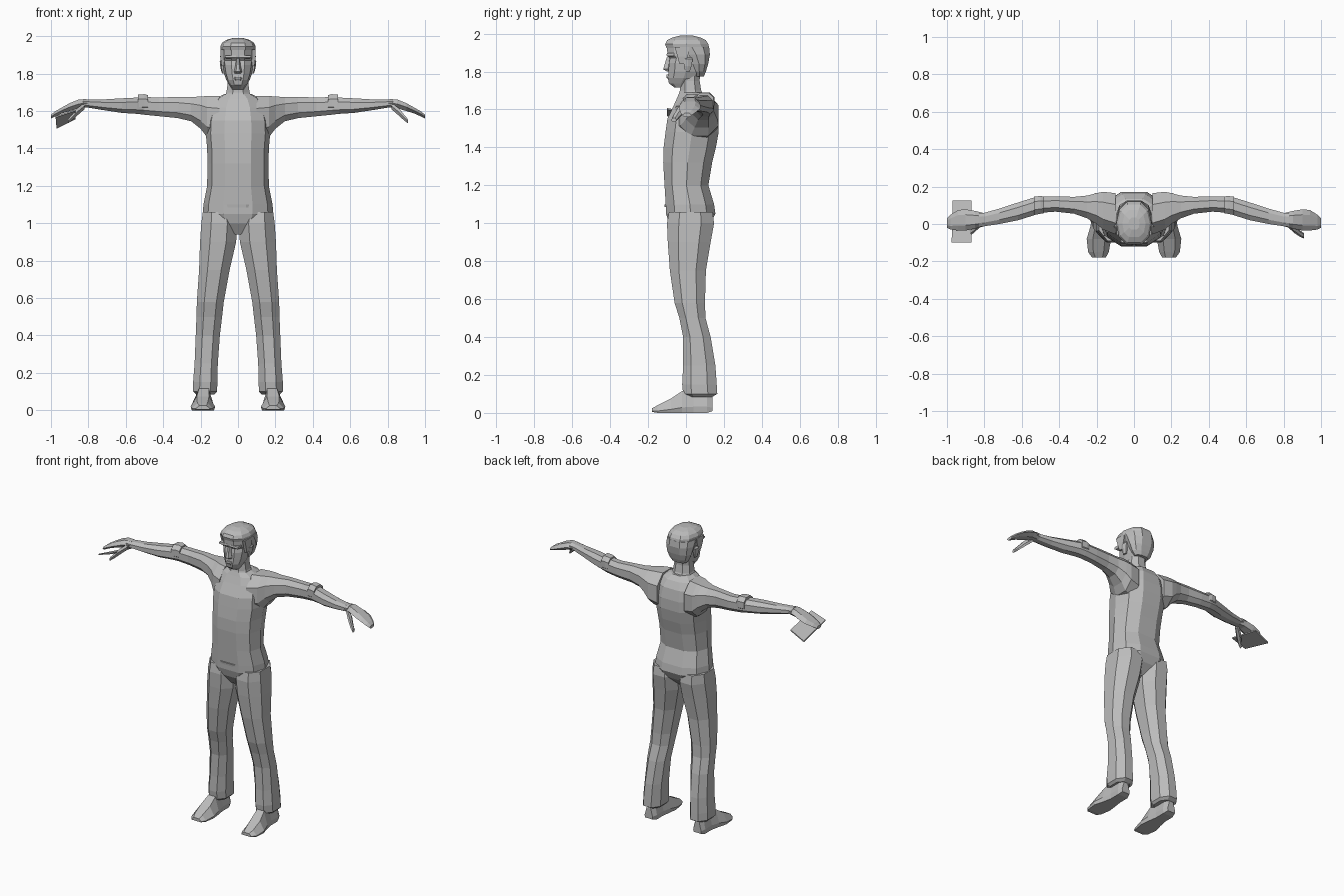
import bpy, bmesh
from mathutils import Vector

grey = bpy.data.materials.new("plain grey")
grey.diffuse_color = (0.5, 0.5, 0.5, 1)

# Unit cross-sections, each stretched to fill a rectangle
BODY = [(-.42, -1), (.42, -1), (.85, -.65), (1, 0), (.82, .65), (.4, 1),
        (-.4, 1), (-.82, .65), (-1, 0), (-.85, -.65)]
OCT = [(-.45, -1), (.45, -1), (1, -.5), (1, .45), (.45, 1), (-.45, 1), (-1, .45), (-1, -.5)]
HEX = [(-.5, -1), (.5, -1), (1, 0), (.5, 1), (-.5, 1), (-1, 0)]
SHOE = [(-.9, -1), (.9, -1), (1, -.5), (.5, 1), (-.5, 1), (-1, -.5)]
BOX = [(-1, -1), (1, -1), (1, 1), (-1, 1)]


def finish(name, bm, mirror):
    bmesh.ops.recalc_face_normals(bm, faces=bm.faces)
    me = bpy.data.meshes.new(name)
    bm.to_mesh(me)
    bm.free()
    me.materials.append(grey)
    ob = bpy.data.objects.new(name, me)
    bpy.context.collection.objects.link(ob)
    if mirror:
        ob.modifiers.new("mirror", 'MIRROR')
    return ob


def loft(name, axis, shape, rows, mirror=False):
    """Skin sections along an axis; row = (position, a_min, a_max, b_min, b_max)."""
    bm = bmesh.new()
    rings = []
    for t, a0, a1, b0, b1 in rows:
        ring = []
        for u, v in shape:
            a = (a0 + a1) / 2 + u * (a1 - a0) / 2
            b = (b0 + b1) / 2 + v * (b1 - b0) / 2
            co = {'x': (t, a, b), 'y': (a, t, b), 'z': (a, b, t)}[axis]
            ring.append(bm.verts.new(co))
        rings.append(ring)
    n = len(shape)
    for r, s in zip(rings, rings[1:]):
        for i in range(n):
            j = (i + 1) % n
            bm.faces.new((r[i], r[j], s[j], s[i]))
    bm.faces.new(rings[0])
    bm.faces.new(rings[-1])
    return finish(name, bm, mirror)


def sym(rows):
    """Rows given as (z, half_width, front, back)."""
    return [(z, -w, w, f, b) for z, w, f, b in rows]


# Torso with hips, chest, sloping shoulders
loft("torso", 'z', BODY, sym([
    (.94, .035, -.05, .07), (1.0, .15, -.09, .13), (1.05, .188, -.105, .155),
    (1.10, .185, -.107, .148), (1.20, .165, -.113, .118), (1.32, .163, -.12, .138),
    (1.40, .165, -.118, .158), (1.48, .172, -.108, .172), (1.55, .168, -.098, .172),
    (1.62, .15, -.065, .16), (1.665, .12, -.045, .135), (1.69, .075, -.035, .10)]))
loft("belt_flap", 'z', BODY, sym([(1.085, .10, -.113, 0), (1.10, .10, -.115, 0)]))
loft("neck", 'z', OCT, sym([
    (1.64, .085, -.05, .11), (1.70, .062, -.032, .08), (1.75, .055, -.03, .072),
    (1.82, .055, -.03, .075)]))

# Trouser legs
loft("trouser_leg", 'z', OCT, [
    (.085, .125, .225, .01, .14), (.10, .112, .24, -.015, .165), (.15, .11, .24, -.02, .162),
    (.25, .108, .232, -.015, .155), (.40, .097, .226, -.015, .13), (.50, .085, .222, -.035, .103),
    (.58, .076, .22, -.06, .10), (.75, .045, .208, -.085, .105), (.90, .01, .203, -.096, .13),
    (1.0, .004, .196, -.10, .148), (1.06, .02, .188, -.09, .14)], True)

# Shoes
loft("shoe", 'y', SHOE, [
    (-.178, .15, .225, .005, .025), (-.15, .135, .245, 0, .04), (-.08, .122, .253, 0, .075),
    (-.02, .13, .235, 0, .115), (.04, .14, .222, 0, .13), (.11, .14, .222, 0, .13),
    (.14, .152, .212, .01, .08)], True)

# Arms from shoulder to wrist
loft("arm", 'x', OCT, [
    (.10, -.055, .165, 1.44, 1.68), (.165, -.03, .172, 1.46, 1.68), (.20, .0, .165, 1.505, 1.678),
    (.25, .03, .152, 1.545, 1.674), (.32, .055, .145, 1.562, 1.676), (.42, .066, .148, 1.572, 1.672),
    (.50, .06, .145, 1.58, 1.675), (.54, .045, .14, 1.585, 1.672), (.62, .02, .115, 1.59, 1.668),
    (.72, .0, .082, 1.605, 1.662), (.80, -.012, .06, 1.618, 1.662), (.83, -.015, .06, 1.62, 1.665)], True)
loft("sleeve_fold", 'x', OCT, [
    (.48, .058, .146, 1.60, 1.684), (.50, .055, .15, 1.60, 1.69), (.535, .048, .146, 1.60, 1.688)], True)

# Hands: curved mitten of fingers, plus a thumb
loft("hand", 'x', HEX, [
    (.80, -.012, .058, 1.62, 1.662), (.85, -.025, .07, 1.615, 1.662), (.90, -.035, .078, 1.60, 1.642),
    (.94, -.035, .075, 1.588, 1.62), (.98, -.03, .05, 1.57, 1.597), (1.0, -.02, .03, 1.56, 1.58)], True)
loft("thumb", 'x', HEX, [
    (.82, -.015, .02, 1.61, 1.645), (.86, -.05, -.005, 1.575, 1.615),
    (.89, -.07, -.035, 1.548, 1.578), (.91, -.078, -.05, 1.533, 1.555)], True)

# Thin tilted card held in one hand
bm = bmesh.new()
corners = [Vector(c) for c in ((-.975, -.10, 1.565), (-.87, -.10, 1.60),
                               (-.87, .125, 1.555), (-.97, .125, 1.505))]
lo, hi = ([bm.verts.new(c + Vector((0, 0, d))) for c in corners] for d in (0, .008))
bm.faces.new(lo)
bm.faces.new(hi)
for i in range(4):
    j = (i + 1) % 4
    bm.faces.new((lo[i], lo[j], hi[j], hi[i]))
finish("held_card", bm, False)

# Head: chin, mouth, cheeks, sunken eye line, forehead
loft("head", 'z', BODY, sym([
    (1.715, .03, -.06, .0), (1.738, .045, -.09, .04), (1.765, .062, -.096, .07),
    (1.80, .075, -.092, .09), (1.845, .083, -.09, .10), (1.87, .084, -.084, .11),
    (1.885, .085, -.098, .112), (1.93, .086, -.10, .11), (1.96, .07, -.08, .08)]))
loft("nose", 'z', HEX, sym([
    (1.80, .02, -.10, -.07), (1.812, .021, -.12, -.07), (1.84, .014, -.112, -.07),
    (1.88, .010, -.10, -.07)]))
loft("lips", 'z', HEX, sym([
    (1.762, .022, -.099, -.06), (1.772, .03, -.104, -.06), (1.783, .024, -.102, -.06)]))
loft("brow", 'z', BOX, [
    (1.88, .014, .066, -.094, -.06), (1.886, .012, .07, -.103, -.06),
    (1.898, .012, .07, -.100, -.06)], True)
loft("ear", 'z', HEX, [
    (1.80, .07, .085, -.005, .02), (1.83, .07, .094, -.01, .03), (1.865, .07, .098, -.012, .035),
    (1.875, .07, .09, -.005, .03)], True)

# Hair: crown, back and sideburns
loft("hair_crown", 'z', BODY, sym([
    (1.925, .093, -.104, .122), (1.945, .095, -.11, .118), (1.965, .085, -.10, .105),
    (1.98, .062, -.07, .075), (1.99, .03, -.03, .035)]))
loft("hair_back", 'z', BODY, sym([
    (1.775, .05, .045, .095), (1.80, .072, .035, .105), (1.84, .088, .02, .117),
    (1.89, .095, -.02, .126), (1.93, .094, -.06, .122)]))
loft("sideburn", 'z', BOX, [
    (1.84, .07, .088, -.035, -.012), (1.88, .07, .093, -.045, .01), (1.93, .07, .094, -.06, .02)], True)
